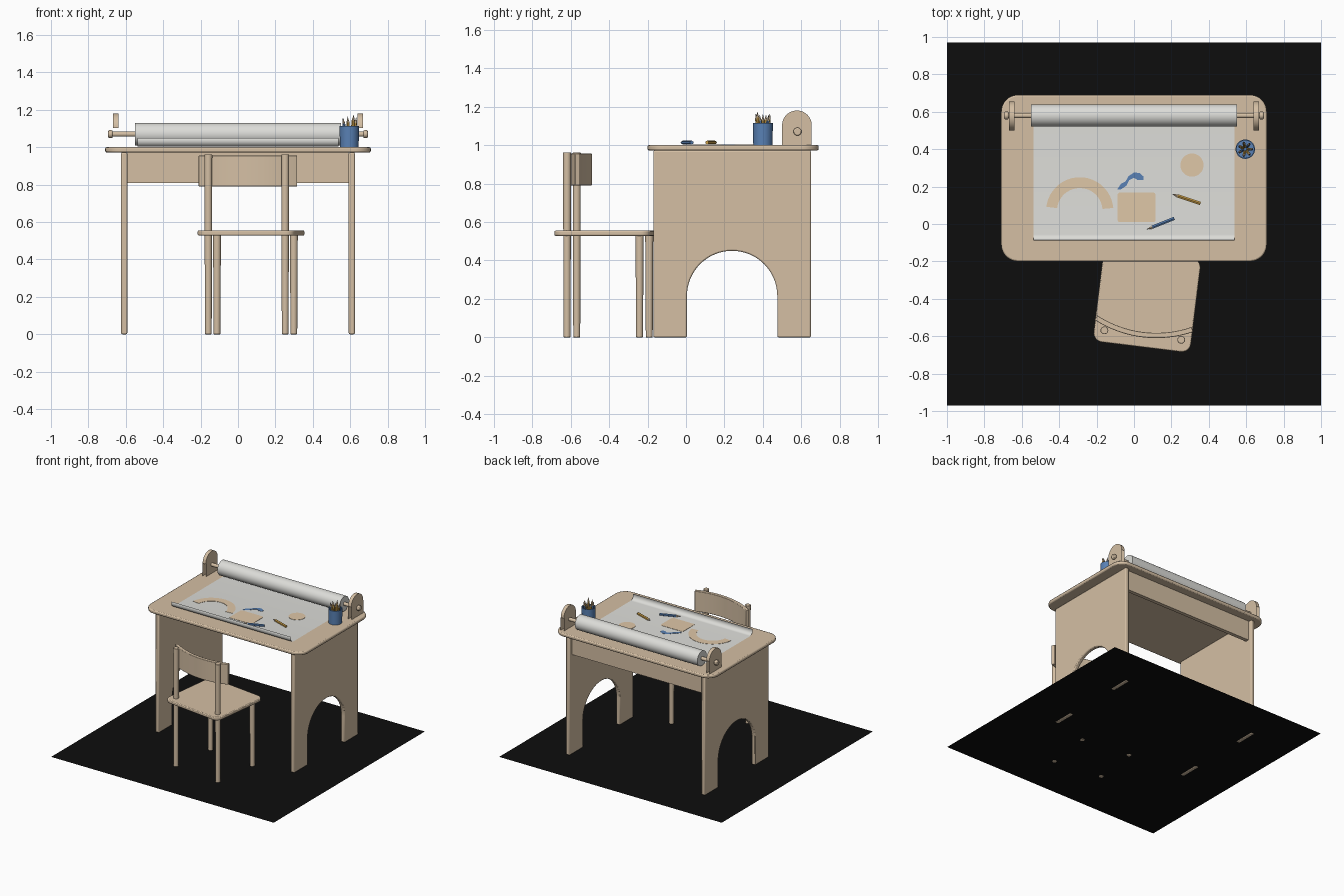
import bpy, bmesh, random
from math import sin, cos, pi, radians
from mathutils import Matrix, Vector

if "Cube" in bpy.data.objects:
    bpy.data.objects.remove(bpy.data.objects["Cube"], do_unlink=True)


def material(name, r, g, b):
    m = bpy.data.materials.new(name)
    m.use_nodes = True
    m.diffuse_color = (r, g, b, 1)
    m.node_tree.nodes["Principled BSDF"].inputs["Base Color"].default_value = (r, g, b, 1)
    return m


WOOD = material("light wood", 0.66, 0.52, 0.37)
PAINT = material("peach paint", 0.74, 0.57, 0.39)
PAPER = material("white paper", 0.72, 0.72, 0.69)
BLUE = material("blue", 0.10, 0.22, 0.46)
YELLOW = material("yellow", 0.62, 0.36, 0.07)
LEAD = material("dark lead", 0.03, 0.03, 0.03)
BLACK = material("black floor", 0.004, 0.004, 0.004)
parts = []
X_AXIS = Matrix(((0, 0, 1, 0), (1, 0, 0, 0), (0, 1, 0, 0), (0, 0, 0, 1)))


def finish(name, bm, mat, bevel=0):
    bmesh.ops.recalc_face_normals(bm, faces=bm.faces)
    me = bpy.data.meshes.new(name)
    bm.to_mesh(me)
    bm.free()
    me.materials.append(mat)
    ob = bpy.data.objects.new(name, me)
    bpy.context.collection.objects.link(ob)
    if bevel:
        mod = ob.modifiers.new("soft edges", "BEVEL")
        mod.width, mod.segments = bevel, 2
        mod.limit_method, mod.angle_limit = "ANGLE", radians(40)
    parts.append(ob)
    return ob


def arc(cx, cy, r, a0, a1, n=24):
    """Points on an arc, angles in degrees."""
    steps = [radians(a0 + (a1 - a0) * i / n) for i in range(n + 1)]
    return [(cx + r * cos(a), cy + r * sin(a)) for a in steps]


def rounded(x0, x1, y0, y1, r, n=8):
    return (arc(x1 - r, y1 - r, r, 0, 90, n) + arc(x0 + r, y1 - r, r, 90, 180, n)
            + arc(x0 + r, y0 + r, r, 180, 270, n) + arc(x1 - r, y0 + r, r, 270, 360, n))


def prism(name, outline, lo, hi, mat, matrix=Matrix(), bevel=0, open_y=False):
    """Extrude a flat outline from lo to hi, then place it."""
    bm = bmesh.new()
    face = bm.faces.new([bm.verts.new((u, v, lo)) for u, v in outline])
    ext = bmesh.ops.extrude_face_region(bm, geom=[face])["geom"]
    bmesh.ops.translate(bm, vec=(0, 0, hi - lo),
                        verts=[g for g in ext if isinstance(g, bmesh.types.BMVert)])
    bmesh.ops.transform(bm, matrix=matrix, verts=bm.verts)
    bmesh.ops.recalc_face_normals(bm, faces=bm.faces)
    if open_y:
        flat = [f for f in bm.faces if abs(f.normal.y) > 0.999]
        bmesh.ops.delete(bm, geom=flat, context="FACES")
    return finish(name, bm, mat, bevel)


def rod(name, p, q, r1, r2, mat, seg=20, bevel=0):
    """Round bar or cone from p to q."""
    p, q = Vector(p), Vector(q)
    d = q - p
    place = Matrix.Translation((p + q) / 2) @ d.to_track_quat("Z", "Y").to_matrix().to_4x4()
    bm = bmesh.new()
    bmesh.ops.create_cone(bm, cap_ends=True, segments=seg, radius1=r1, radius2=r2,
                          depth=d.length, matrix=place)
    return finish(name, bm, mat, bevel)


def pencil(name, tail, tip, r, mat):
    tail, tip = Vector(tail), Vector(tip)
    d = (tip - tail).normalized()
    neck, point = tip - d * 0.03, tip - d * 0.01
    rod(name + "_body", tail, neck, r, r, mat, 6)
    rod(name + "_tip", neck, point, r, r / 3, PAINT, 6)
    rod(name + "_lead", point, tip, r / 3, 0.0005, LEAD, 6)


# Floor
bm = bmesh.new()
bmesh.ops.create_grid(bm, x_segments=1, y_segments=1, size=1,
                      matrix=Matrix.Translation((0, 0, 0.003)) @ Matrix.Diagonal((1, 0.97, 1, 1)))
finish("floor", bm, BLACK)

# Desk: top, arched side panels, rear apron
prism("desk_top", rounded(-0.71, 0.71, -0.2, 0.69, 0.09), 0.972, 1.0, WOOD, bevel=0.008)
side = ([(-0.17, 0), (0.005, 0)] + arc(0.24, 0.215, 0.235, 180, 0, 32)
        + [(0.475, 0), (0.65, 0), (0.65, 0.972), (-0.17, 0.972)])
for s, label in ((1, "left"), (-1, "right")):
    lo, hi = sorted((s * 0.592, s * 0.625))
    prism(label + "_side_panel", side, lo, hi, WOOD, X_AXIS, bevel=0.007)
prism("rear_apron", [(-0.592, 0.59), (0.592, 0.59), (0.592, 0.62), (-0.592, 0.62)],
      0.81, 0.972, WOOD)

# Paper roll, its dowel, knobs and brackets
ROLL_Y, ROLL_Z = 0.58, 1.07
rod("paper_roll", (-0.55, ROLL_Y, ROLL_Z), (0.55, ROLL_Y, ROLL_Z), 0.06, 0.06, PAPER, 40)
rod("roll_dowel", (-0.68, ROLL_Y, ROLL_Z), (0.68, ROLL_Y, ROLL_Z), 0.014, 0.014, WOOD)
bracket = [(0.5, 1.0)] + arc(0.577, 1.103, 0.077, 180, 0) + [(0.654, 1.0)]
for s, label in ((1, "left"), (-1, "right")):
    lo, hi = sorted((s * 0.64, s * 0.668))
    prism(label + "_roll_bracket", bracket, lo, hi, WOOD, X_AXIS, open_y=True)
    rod(label + "_dowel_knob", (s * 0.67, ROLL_Y, ROLL_Z), (s * 0.694, ROLL_Y, ROLL_Z),
        0.021, 0.021, WOOD, bevel=0.006)

# Paper sheet with the front edge curling up
bm = bmesh.new()
line = [(ROLL_Y, 1.003)] + arc(-0.055, 1.036, 0.033, 270, 155, 10)
rows = [[bm.verts.new((x, y, z)) for x in (-0.537, 0.537)] for y, z in line]
for a, b in zip(rows, rows[1:]):
    bm.faces.new((a[0], a[1], b[1], b[0]))
sheet = finish("paper_sheet", bm, PAPER)
if sheet.data.polygons[0].normal.z < 0:
    sheet.data.flip_normals()

# Painted shapes on the paper
shapes = {
    "painted_arch": (arc(-0.29, 0.07, 0.18, 5, 173) + arc(-0.29, 0.07, 0.122, 173, 5), PAINT),
    "painted_block": (rounded(-0.088, 0.115, 0.01, 0.168, 0.012, 3), PAINT),
    "painted_dot": (arc(0.31, 0.315, 0.062, 0, 350, 35), PAINT),
    "painted_squiggle": ([(-0.09, 0.185), (-0.07, 0.215), (-0.045, 0.228), (-0.03, 0.255),
                          (0, 0.275), (0.03, 0.273), (0.05, 0.255), (0.05, 0.235),
                          (0.02, 0.235), (0, 0.247), (-0.025, 0.235), (-0.04, 0.205),
                          (-0.07, 0.185)], BLUE),
}
for name, (outline, mat) in shapes.items():
    prism(name, outline, 1.003, 1.005, mat)

# Loose pencils
pencil("yellow_pencil", (0.355, 0.11, 1.013), (0.205, 0.16, 1.013), 0.01, YELLOW)
pencil("blue_pencil", (0.215, 0.03, 1.013), (0.07, -0.028, 1.013), 0.01, BLUE)

# Pencil cup
CUP = Vector((0.595, 0.4, 1.0))
bm = bmesh.new()
bmesh.ops.create_cone(bm, cap_ends=True, segments=32, radius1=0.05, radius2=0.052, depth=0.114,
                      matrix=Matrix.Translation(CUP + Vector((0, 0, 0.057))))
rim = max(bm.faces, key=lambda f: f.calc_center_median().z)
bmesh.ops.inset_region(bm, faces=[rim], thickness=0.006)
well = bmesh.ops.extrude_face_region(bm, geom=[rim])["geom"]
bmesh.ops.delete(bm, geom=[rim], context="FACES_ONLY")
bmesh.ops.translate(bm, vec=(0, 0, -0.106),
                    verts=[g for g in well if isinstance(g, bmesh.types.BMVert)])
finish("pencil_cup", bm, BLUE)
random.seed(4)
for i in range(7):
    a = i * 2 * pi / 7
    out = Vector((cos(a), sin(a), 0))
    pencil("cup_pencil_%d" % (i + 1), CUP + out * 0.015 + Vector((0, 0, 0.01)),
           CUP + out * 0.038 + Vector((0, 0, random.uniform(0.155, 0.175))),
           0.0085, (YELLOW, BLUE, YELLOW)[i % 3])

# Chair, turned slightly under the desk
CHAIR = Matrix.Translation((0.07, -0.405, 0)) @ Matrix.Rotation(radians(-7), 4, "Z")
prism("chair_seat", rounded(-0.262, 0.262, -0.255, 0.25, 0.05), 0.528, 0.555, WOOD, CHAIR, 0.006)
for s, label in ((1, "left"), (-1, "right")):
    for y, top, end in ((-0.19, 0.962, "back_post"), (0.19, 0.53, "front_leg")):
        rod("chair_%s_%s" % (label, end), CHAIR @ Vector((s * 0.207, y, 0)),
            CHAIR @ Vector((s * 0.207, y, top)), 0.018, 0.021, WOOD, bevel=0.003)
R, MID = 0.593, -0.188
back = (arc(0, MID + R, R + 0.014, 244, 296) + arc(0, MID + R, R - 0.014, 296, 244))
prism("chair_backrest", back, 0.79, 0.955, WOOD, CHAIR, 0.003)

# Smooth rounded surfaces, keep edges crisp
bpy.ops.object.select_all(action="DESELECT")
for ob in parts:
    ob.select_set(True)
bpy.context.view_layer.objects.active = parts[0]
bpy.ops.object.shade_smooth_by_angle(angle=radians(35))
